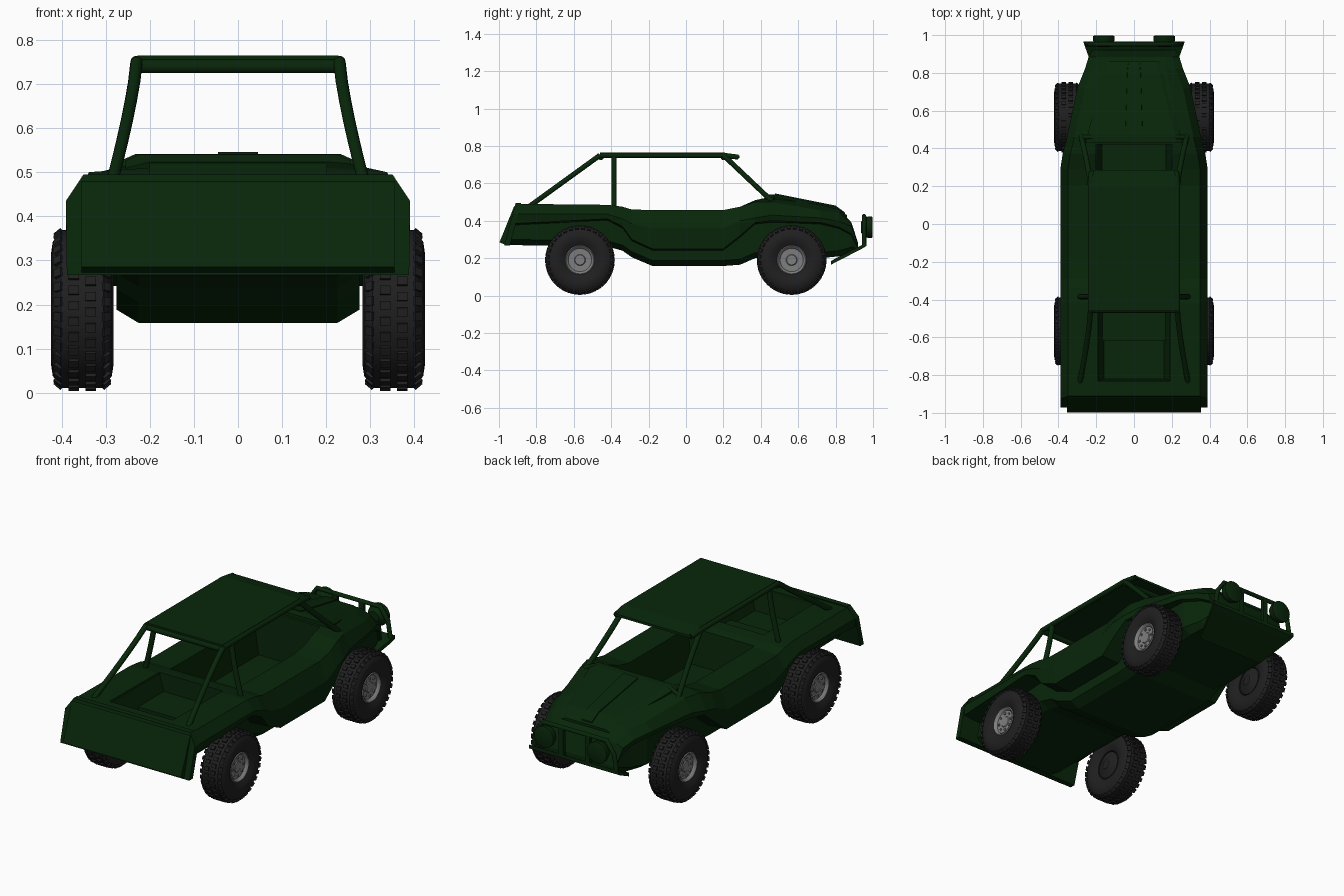
import bpy, bmesh, math
from mathutils import Matrix

if "Cube" in bpy.data.objects:
    bpy.data.objects.remove(bpy.data.objects["Cube"])


def mat(name, c):
    m = bpy.data.materials.new(name)
    m.diffuse_color = (*c, 1)
    m.use_nodes = True
    m.node_tree.nodes["Principled BSDF"].inputs["Base Color"].default_value = m.diffuse_color
    return m


GREEN = mat("dark green paint", (0.0025, 0.0195, 0.003))
RUBBER = mat("black rubber", (0.014, 0.014, 0.014))
METAL = mat("grey metal", (0.21, 0.21, 0.21))


def finish(name, bm, m, smooth=None):
    bmesh.ops.recalc_face_normals(bm, faces=bm.faces)
    me = bpy.data.meshes.new(name)
    bm.to_mesh(me)
    bm.free()
    ob = bpy.data.objects.new(name, me)
    bpy.context.collection.objects.link(ob)
    me.materials.append(m)
    if smooth:
        bpy.ops.object.select_all(action='DESELECT')
        bpy.context.view_layer.objects.active = ob
        ob.select_set(True)
        bpy.ops.object.shade_smooth_by_angle(angle=math.radians(smooth))
    return ob


def skin(bm, rings):
    vs = [[bm.verts.new(p) for p in r] for r in rings]
    n = len(rings[0])
    for a, b in zip(vs, vs[1:]):
        for i in range(n):
            j = (i + 1) % n
            bm.faces.new((a[i], a[j], b[j], b[i]))
    bm.faces.new(vs[0])
    bm.faces.new(vs[-1])


def loft(name, rings):
    bm = bmesh.new()
    skin(bm, rings)
    return finish(name, bm, GREEN)


def box(name, x0, x1, y0, y1, z0, z1):
    return loft(name, [[(x0, y, z0), (x1, y, z0), (x1, y, z1), (x0, y, z1)] for y in (y0, y1)])


def extrude_x(name, yz, w):
    return loft(name, [[(x, y, z) for y, z in yz] for x in (-w, w)])


def tube(name, pts, r):
    cu = bpy.data.curves.new(name, 'CURVE')
    cu.dimensions = '3D'
    cu.bevel_depth, cu.bevel_resolution, cu.use_fill_caps = r, 3, True
    sp = cu.splines.new('POLY')
    sp.points.add(len(pts) - 1)
    for p, c in zip(sp.points, pts):
        p.co = (*c, 1)
    cu.materials.append(GREEN)
    bpy.context.collection.objects.link(bpy.data.objects.new(name, cu))


def lathe_x(bm, prof, seg):
    turns = [2 * math.pi * i / seg for i in range(seg)]
    skin(bm, [[(x, r * math.cos(t), r * math.sin(t)) for t in turns] for x, r in prof])


def mirrored(half):
    return half + [(-x, z) for x, z in reversed(half)]


# Body shell: y, bottom, under-edge, crease and top heights, half width, crown
# (the under-edge rises over the wheels, leaving a narrow hull below the fenders)
stations = [
    (-.945, .27, .385, .435, .49, .39, 0),
    (-.42, .262, .41, .435, .485, .39, 0),
    (-.34, .24, .37, .41, .475, .39, 0),
    (-.29, .205, .30, .385, .46, .39, 0),
    (-.18, .158, .25, .36, .457, .39, 0),
    (.20, .158, .25, .36, .457, .39, 0),
    (.29, .165, .32, .40, .475, .39, 0),
    (.37, .20, .39, .415, .50, .378, .01),
    (.46, .20, .40, .43, .50, .355, .03),
    (.72, .20, .39, .415, .455, .30, .03),
    (.82, .21, .365, .395, .44, .26, .02),
    (.885, .23, .33, .37, .385, .24, .005),
    (.92, .24, .26, .27, .275, .22, .005),
]
rings = []
for k, (y, zb, zu, zw, zt, w, crown) in enumerate(stations):
    ledge = min(.275, w * .9)
    low = min(zb + .03, zu - .01)
    half = [(min(.225, w * .8), zb), (ledge, low), (ledge, max(low + .002, zu - .008)), (w - .008, zu),
            (w, zw), (w - .04, zt), (min(.2, w * .65), zt + crown)]
    lean = .27 if k == 0 else 0
    rings.append([(x, y + lean * (z - .275), z) for x, z in mirrored(half)])
body = loft("body_shell", rings)

# Open cabin and cargo bed cut from the shell, with tapered walls
for nm, w, y0, y1, floor in (("cabin_cutter", .2, -.3, .42, .27), ("bed_cutter", .19, -.83, -.4, .36)):
    c = loft(nm, [[(-a, y0 + d, z), (a, y0 + d, z), (a, y1, z), (-a, y1, z)]
                  for a, d, z in ((w - .03, .01, floor), (w, 0, .47), (w, 0, .8))])
    c.hide_render = c.hide_viewport = True
    md = body.modifiers.new(nm, 'BOOLEAN')
    md.operation, md.solver, md.object = 'DIFFERENCE', 'EXACT', c
box("bed_step", -.17, .17, -.62, -.39, .35, .385)

# Tail flap hanging below the fenders, with a raised outer plate
flap = mirrored([(.388, .267), (.39, .435), (.35, .495)])
loft("tail_flap", [[(x, y + .27 * (z - .275), z) for x, z in flap] for y in (-.97, -.94)])
extrude_x("tailgate", [(-.965, .27), (-.997, .285), (-.92, .475), (-.9, .49)], .355)

# Raised hood panel with centre rib
loft("hood_panel", [[(-w, y, z - .05), (w, y, z - .05), (w, y, z - .014), (w - .03, y, z),
                     (-w + .03, y, z), (-w, y, z - .014)]
                    for y, w, z in ((.43, .255, .54), (.475, .245, .54), (.8, .165, .475), (.86, .15, .43))])
loft("hood_centre_rib", [[(-w, y, z - .03), (w, y, z - .03), (w - .005, y, z + .006), (-w + .005, y, z + .006)]
                         for y, w, z in ((.475, .05, .54), (.8, .04, .475), (.85, .035, .438))])

# Roof with sloped visor
extrude_x("roof", [(-.46, .745), (-.46, .765), (.2, .765), (.285, .748), (.285, .735), (.2, .745)], .228)


# Roll cage: pillars bow outward as they come down
def pillar(name, s, y0, z0, y1, z1):
    pts = []
    for i in range(7):
        t = i / 6
        z = z0 + (z1 - z0) * t
        pts.append((s * (.23 + .055 * (max(0, .75 - z) / .27) ** 1.3), y0 + (y1 - y0) * t, z))
    tube(name, pts, .014)


for s in (-1, 1):
    pillar("rear_pillar", s, -.46, .75, -.84, .475)
    pillar("middle_pillar", s, -.385, .75, -.385, .47)
    pillar("front_pillar", s, .2, .75, .475, .49)
    tube("roof_rail", [(s * .23, -.46, .75), (s * .23, .2, .75), (s * .225, .28, .74)], .014)
for y in (-.455, .2):
    tube("roof_crossbar", [(-.23, y, .74), (.23, y, .74)], .016)
tube("windscreen_base_bar", [(-.285, .46, .505), (-.23, .46, .53), (.23, .46, .53), (.285, .46, .505)], .012)

# Front skid plate, push bar and lamps
loft("skid_plate", [[(-w, y, z), (w, y, z), (w, y, z + .02), (-w, y, z + .02)]
                    for y, w, z in ((.775, .2, .165), (.94, .26, .25), (.965, .268, .265))])
bar = [(.25, .27), (.235, .36), (.19, .425)]
tube("push_bar", [(-x, .952, z) for x, z in bar] + [(x, .952, z) for x, z in reversed(bar)], .012)
for s in (-1, 1):
    box("push_bar_post", s * .08 - .014, s * .08 + .014, .942, .962, .265, .425)
    bm = bmesh.new()
    lathe_x(bm, [(-.05, .03), (-.03, .05), (-.012, .058), (.008, .058), (.012, .05)], 24)
    bm.transform(Matrix.Translation((s * .16, .986, .365)) @ Matrix.Rotation(math.pi / 2, 4, 'Z'))
    finish("front_lamp", bm, GREEN, 35)


# Wheels: tyre with tread blocks, rim with bolts, inner hub
def block(bm, size, loc, ang, tilt):
    M = Matrix.Rotation(ang, 4, 'X') @ Matrix.Translation(loc) @ Matrix.Rotation(tilt, 4, 'Y') \
        @ Matrix.Diagonal((*size, 1))
    bmesh.ops.create_cube(bm, size=1, matrix=M)


side_wall = [(.03, .076), (.052, .078), (.065, .1), (.071, .125), (.067, .152), (.048, .179)]
for side in (-1, 1):
    for y in (-.567, .565):
        place = Matrix.Translation((side * .353, y, .19)) @ Matrix.Rotation(0 if side > 0 else math.pi, 4, 'Z')
        bm = bmesh.new()
        lathe_x(bm, side_wall + [(-x, r) for x, r in reversed(side_wall)], 48)
        n = 32
        for i in range(n):
            a = 2 * math.pi * i / n
            for s in (-1, 1):
                block(bm, (.024, .02, .016), (s * .019, 0, .178), a + s * .04, 0)
                block(bm, (.02, .02, .016), (s * .052, 0, .171), a + .095, s * .7)
        bm.transform(place)
        finish("tyre", bm, RUBBER, 35)
        bm = bmesh.new()
        lathe_x(bm, [(0, .077), (.052, .079), (.056, .074), (.05, .066), (.042, .062),
                     (.04, .03), (.044, .026), (.044, .012)], 32)
        for i in range(8):
            block(bm, (.01, .01, .01), (.042, 0, .047), 2 * math.pi * i / 8, 0)
        bm.transform(place)
        finish("wheel_rim", bm, METAL, 35)
        bm = bmesh.new()
        lathe_x(bm, [(0, .074), (-.05, .074), (-.058, .06), (-.062, .03), (-.066, .025)], 24)
        bm.transform(place)
        finish("wheel_hub", bm, RUBBER, 35)
